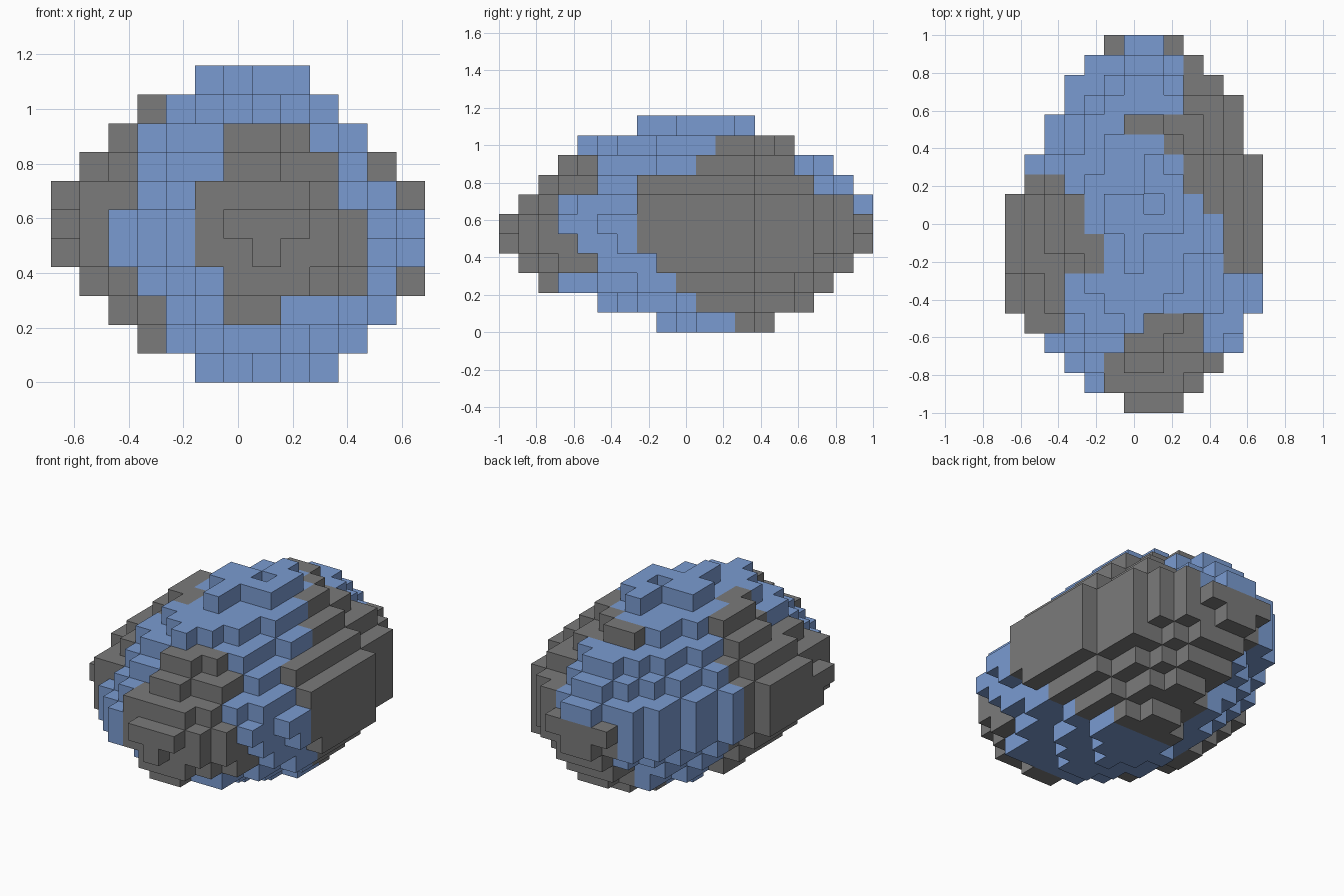
import bpy
import bmesh
from mathutils import Vector

cube = bpy.data.objects.get("Cube")
if cube:
    bpy.data.objects.remove(cube)

NX, NY, NZ = 13, 19, 11
CELL = 2 / NY


def make_material(name, color):
    mat = bpy.data.materials.new(name)
    mat.use_nodes = True
    mat.diffuse_color = color
    mat.node_tree.nodes["Principled BSDF"].inputs["Base Color"].default_value = color
    return mat


blue = make_material("slate blue", (0.195, 0.33, 0.64, 1))
grey = make_material("dark grey", (0.197, 0.197, 0.197, 1))

# Each layer from the ground up: first and last cell along x, then along y,
# how far the curve reaches past the last cell centre in x, and forward sweep
layers = [
    (5, 9, 8, 13, 0.35, 0), (3, 10, 5, 15, 0.35, 0), (2, 11, 2, 16, 0.35, 0),
    (1, 12, 1, 17, 0.25, 0.2), (0, 12, 0, 18, 0.45, 0.6), (0, 12, 0, 18, 0.45, 1),
    (0, 12, 1, 18, 0.25, 1.4), (1, 11, 2, 17, 0.35, 1), (2, 10, 3, 16, 0.35, 0.4),
    (3, 9, 4, 14, 0.35, 0),
]
# Plan outline: first and last cell along x for each row from front to back
plan = ([(6, 8), (4, 9), (3, 10), (2, 11), (1, 11)] + [(0, 12)] * 6
        + [(1, 12)] * 2 + [(2, 11)] * 2 + [(3, 11), (3, 10), (4, 9), (5, 8)])


def in_layer(i, j, k):
    """Rounded layer, more pointed away from the middle height."""
    x_lo, x_hi, y_lo, y_hi, reach, sweep = layers[k]
    p_lo, p_hi = plan[j]
    if not (max(x_lo, p_lo) <= i <= min(x_hi, p_hi) and y_lo <= j <= y_hi):
        return False
    center_x = (x_lo + x_hi) / 2 + (p_lo + p_hi) / 2 - 6
    u = abs(i - center_x) / ((x_hi - x_lo) / 2 + reach)
    center_y = (y_lo + y_hi) / 2 - sweep * u * u
    v = abs(j - center_y) / ((y_hi - y_lo) / 2 + 0.4)
    power = 1.9 - 0.08 * abs(k - 5)
    return u ** power + v ** power <= 1


cells = {(i, j, k) for i in range(NX) for j in range(NY)
         for k in range(len(layers)) if in_layer(i, j, k)}

# Chipped blocks: front tip, front left corner, left flank, back
cells -= {(6, 0, 4), (8, 0, 4), (8, 2, 2), (11, 3, 4), (12, 7, 3),
          (9, 15, 8), (8, 18, 6)}
# Extra blocks on the upper left shoulder
cells |= {(9, 11, 9), (9, 12, 9)}

# Ragged cap on top, rows from front to back
cap = [".#..", ".#..", "####", "##.#", "..##", "..#."]
for row, line in enumerate(cap):
    for col, mark in enumerate(line):
        if mark == "#":
            cells.add((5 + col, 7 + row, NZ - 1))

# Grey patches as cell ranges: x, y, z
grey_patches = [
    # front
    ((5, 10), (0, 2), (4, 6)), ((5, 10), (3, 3), (4, 4)),
    ((6, 9), (0, 4), (3, 8)), ((10, 10), (0, 4), (3, 3)),
    ((6, 7), (0, 2), (2, 2)),
    # right flank
    ((0, 2), (4, 11), (0, 10)), ((3, 3), (7, 10), (0, 10)),
    ((4, 4), (7, 8), (5, 10)), ((3, 3), (4, 10), (1, 2)),
    # left flank
    ((9, 12), (11, 18), (4, 7)), ((9, 12), (11, 14), (8, 10)),
    ((10, 12), (10, 18), (4, 10)),
    ((11, 12), (7, 18), (4, 10)), ((10, 12), (8, 18), (3, 3)),
    ((9, 12), (9, 18), (2, 2)), ((8, 12), (10, 18), (1, 1)),
    # back and underside
    ((6, 12), (12, 18), (0, 5)), ((5, 12), (17, 18), (0, 5)),
    # strip behind the cap
    ((6, 9), (14, 14), (8, 10)), ((8, 9), (13, 13), (8, 10)),
]


def is_grey(cell):
    return any(all(lo <= c <= hi for c, (lo, hi) in zip(cell, patch))
               for patch in grey_patches)


# Outer faces of the blocks
bm = bmesh.new()
offset = Vector((NX, NY, 0)) * CELL / 2
for cell in sorted(cells):
    middle = (Vector(cell) + Vector((0.5, 0.5, 0.5))) * CELL - offset
    for axis in range(3):
        for side in (-1, 1):
            neighbour = list(cell)
            neighbour[axis] += side
            if tuple(neighbour) in cells:
                continue
            n, a = Vector((0, 0, 0)), Vector((0, 0, 0))
            n[axis] = side
            a[(axis + 1) % 3] = 1
            b = n.cross(a)
            corners = [n + a + b, n - a + b, n - a - b, n + a - b]
            face = bm.faces.new([bm.verts.new(middle + c * CELL / 2) for c in corners])
            face.material_index = int(is_grey(cell))
bmesh.ops.remove_doubles(bm, verts=bm.verts, dist=CELL / 100)

mesh = bpy.data.meshes.new("block_boulder")
bm.to_mesh(mesh)
bm.free()
mesh.materials.append(blue)
mesh.materials.append(grey)
boulder = bpy.data.objects.new("block_boulder", mesh)
bpy.context.collection.objects.link(boulder)
